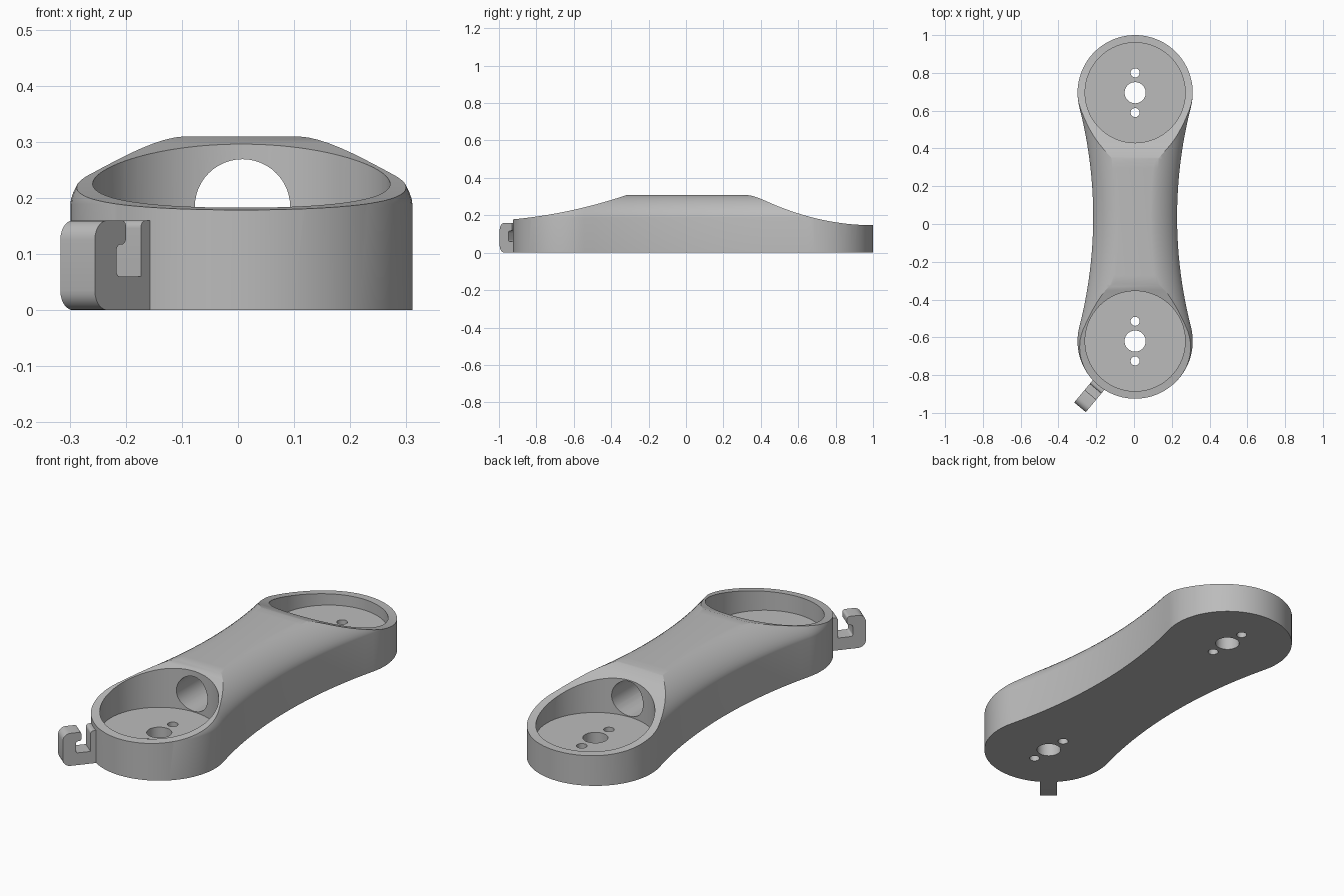
import bpy, bmesh, math
from mathutils import Vector

if "Cube" in bpy.data.objects:
    bpy.data.objects.remove(bpy.data.objects["Cube"])

CX, FRONT_Y, BACK_Y, R, WAIST = 0.006, -0.62, 0.695, 0.305, 0.222
TOP, FLOOR = 0.309, 0.095

grey = bpy.data.materials.new("plain grey")
grey.diffuse_color = (0.5, 0.5, 0.5, 1)
grey.use_nodes = True
grey.node_tree.nodes["Principled BSDF"].inputs["Base Color"].default_value = grey.diffuse_color


def make_object(name, bm):
    bmesh.ops.recalc_face_normals(bm, faces=bm.faces[:])
    mesh = bpy.data.meshes.new(name)
    bm.to_mesh(mesh)
    bm.free()
    mesh.materials.append(grey)
    ob = bpy.data.objects.new(name, mesh)
    bpy.context.collection.objects.link(ob)
    return ob


def prism(name, points, direction):
    bm = bmesh.new()
    a = [bm.verts.new(p) for p in points]
    b = [bm.verts.new(Vector(p) + Vector(direction)) for p in points]
    bm.faces.new(a)
    bm.faces.new(b)
    n = len(a)
    for i in range(n):
        j = (i + 1) % n
        bm.faces.new((a[i], a[j], b[j], b[i]))
    return make_object(name, bm)


def circle(x, y, r, n):
    return [(x + r * math.cos(math.tau * i / n), y + r * math.sin(math.tau * i / n))
            for i in range(n)]


def smooth(ob, angle=25):
    bpy.ops.object.select_all(action='DESELECT')
    ob.select_set(True)
    bpy.context.view_layer.objects.active = ob
    bpy.ops.object.shade_smooth_by_angle(angle=math.radians(angle))


def cut(ob, cutter):
    mod = ob.modifiers.new("cut", 'BOOLEAN')
    mod.operation, mod.solver, mod.object = 'DIFFERENCE', 'EXACT', cutter
    bpy.context.view_layer.objects.active = ob
    bpy.ops.object.modifier_apply(modifier=mod.name)
    bpy.data.objects.remove(cutter)


# Footprint: two round ends joined by tangent concave arcs, offset inward by d
half = (BACK_Y - FRONT_Y) / 2
mid = (BACK_Y + FRONT_Y) / 2
arc_r = (WAIST ** 2 + half ** 2 - R ** 2) / (2 * (R - WAIST))
ang = math.atan2(half, WAIST + arc_r)


def outline(d):
    r, big, pts = R - d, arc_r + d, []
    for i in range(49):          # back round end
        t = -ang + (math.pi + 2 * ang) * i / 48
        pts.append((CX + r * math.cos(t), BACK_Y + r * math.sin(t)))
    for i in range(1, 24):       # left waist
        t = ang - 2 * ang * i / 24
        pts.append((CX - WAIST - arc_r + big * math.cos(t), mid + big * math.sin(t)))
    return pts + [(2 * CX - x, 2 * mid - y) for x, y in pts]


# Body with a rounded upper shoulder
rings = [(0, 0)]
for i in range(13):
    t = math.pi / 2 * i / 12
    rings.append((0.14 * (1 - max(math.cos(t), 0) ** 1.25),
                  TOP - 0.12 + 0.12 * math.sin(t) ** 1.25))
bm = bmesh.new()
loops = [[bm.verts.new((x, y, z)) for x, y in outline(d)] for d, z in rings]
for lo, hi in zip(loops, loops[1:]):
    for i in range(len(lo)):
        j = (i + 1) % len(lo)
        bm.faces.new((lo[i], lo[j], hi[j], hi[i]))
bm.faces.new(loops[0])
bm.faces.new(loops[-1])
body = make_object("link_arm_body", bm)

# Sweeping slopes that lower the front and back ends
front = [(-1.1, 0.178)]
for i in range(25):
    t = 0.63 * i / 24
    front.append((-0.93 + t, 0.178 + 0.09 * t + 0.2 * t * t))
front += [(-0.3, 0.5), (-1.1, 0.5)]
back = [(0.30, 0.5), (0.30, TOP + 0.002)]
for i in range(9):
    t = i / 8
    back.append(((1 - t) ** 2 * 0.32 + 2 * t * (1 - t) * 0.358 + t * t * 0.43,
                 (1 - t * t) * (TOP - 0.0005) + t * t * 0.275))
for i in range(1, 21):
    y = 0.43 + 0.57 * i / 20
    back.append((y, 0.147 + 0.394 * (1 - y) ** 2))
back += [(1.1, 0.147), (1.1, 0.5)]
for profile in (front, back):
    cut(body, prism("slope_cutter", [(-0.6, y, z) for y, z in profile], (1.2, 0, 0)))

# Round pockets and their floor holes
for y in (FRONT_Y, BACK_Y):
    for dy, r, z, n in ((0, 0.265, FLOOR, 96), (0, 0.056, -0.1, 40),
                        (0.105, 0.024, -0.1, 24), (-0.105, 0.024, -0.1, 24)):
        pts = [(px, py, z) for px, py in circle(CX, y + dy, r, n)]
        cut(body, prism("hole_cutter", pts, (0, 0, 0.6)))

# Cable tunnel joining the two pockets
pts = [(x, FRONT_Y + 0.05, z) for x, z in circle(CX + 0.002, 0.184, 0.085, 48)]
cut(body, prism("tunnel_cutter", pts, (0, BACK_Y - FRONT_Y - 0.1, 0)))
smooth(body)

# Hook on the front left: (distance from pocket centre, height, corner radius)
corners = [(0.295, 0, 0), (0.456, 0, 0.035), (0.456, 0.16, 0.035), (0.369, 0.16, 0.012),
           (0.369, 0.117, 0.012), (0.396, 0.117, 0.012), (0.396, 0.06, 0.01),
           (0.328, 0.06, 0), (0.328, 0.16, 0.014), (0.295, 0.16, 0)]
shape = []
for i, (a, z, r) in enumerate(corners):
    p = Vector((a, z))
    if r == 0:
        shape.append(p)
        continue
    u = (Vector(corners[i - 1][:2]) - p).normalized()
    v = (Vector(corners[i + 1][:2]) - p).normalized()
    for k in range(7):
        t = math.pi / 2 * k / 6
        shape.append(p + r * (u * (1 - math.sin(t)) + v * (1 - math.cos(t))))
out = Vector((-0.64, -0.768, 0)).normalized()
side = Vector((-out.y, out.x, 0)) * 0.08
start = Vector((CX, FRONT_Y, 0)) - side / 2
hook = prism("cable_hook", [start + out * p.x + Vector((0, 0, p.y)) for p in shape], side)
smooth(hook)
